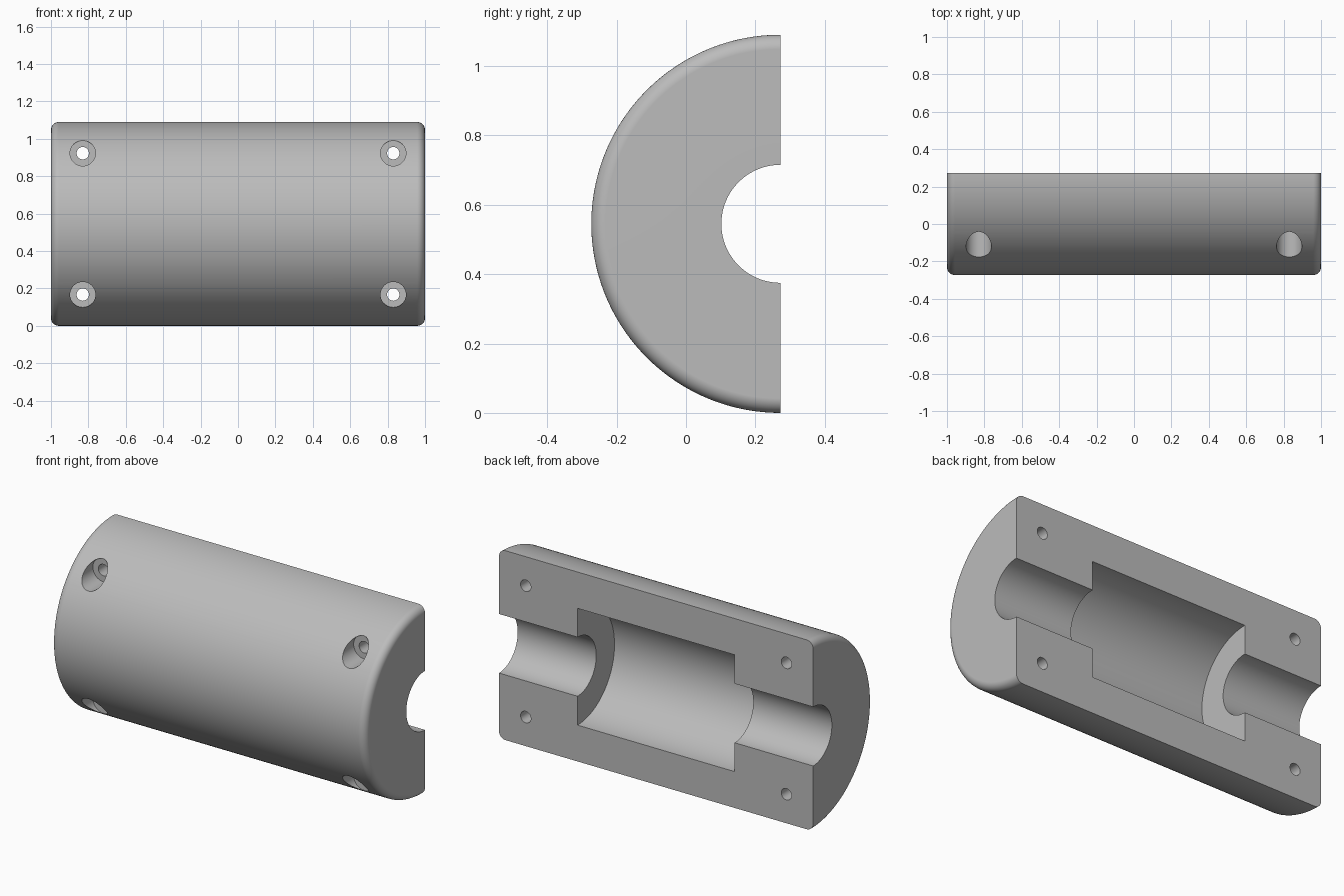
import bpy, bmesh, math
from mathutils import Matrix

cube = bpy.data.objects.get("Cube")
if cube:
    bpy.data.objects.remove(cube, do_unlink=True)

AXIS_Y, AXIS_Z = 0.272, 0.545
OUTER, BORE, CHAMBER, FILLET = 0.545, 0.17, 0.336, 0.042
STEPS = 96

grey = bpy.data.materials.new("light grey")
grey.use_nodes = True
colour = (0.5, 0.5, 0.5, 1)
grey.diffuse_color = colour
grey.node_tree.nodes["Principled BSDF"].inputs["Base Color"].default_value = colour


def add_object(name, bm):
    bmesh.ops.recalc_face_normals(bm, faces=bm.faces[:])
    mesh = bpy.data.meshes.new(name)
    bm.to_mesh(mesh)
    bm.free()
    mesh.materials.append(grey)
    obj = bpy.data.objects.new(name, mesh)
    bpy.context.collection.objects.link(obj)
    return obj


# Half profile (x, radius): bore, chamber and rounded outer rim, then mirrored
half = [(0.5, CHAMBER), (0.5, BORE), (1, BORE)]
for i in range(9):
    a = math.pi / 2 * i / 8
    half.append((1 - FILLET + FILLET * math.cos(a),
                 OUTER - FILLET + FILLET * math.sin(a)))
profile = half + [(-x, r) for x, r in reversed(half)]

# Sweep the profile half a turn around the long axis
bm = bmesh.new()
rings = []
for s in range(STEPS + 1):
    a = math.pi * s / STEPS
    rings.append([bm.verts.new((x, AXIS_Y - r * math.sin(a), AXIS_Z + r * math.cos(a)))
                  for x, r in profile])
count = len(profile)
for r0, r1 in zip(rings, rings[1:]):
    for i in range(count):
        j = (i + 1) % count
        bm.faces.new((r0[i], r0[j], r1[j], r1[i]))
bm.faces.new(rings[0])
bm.faces.new(rings[-1])
body = add_object("clamp_half", bm)


# Screw hole cutters running front to back
def drill(name, radius, y0, y1):
    bm = bmesh.new()
    for sx in (-1, 1):
        for sz in (-1, 1):
            place = Matrix.Translation((sx * 0.83, (y0 + y1) / 2, AXIS_Z + sz * 0.378))
            bmesh.ops.create_cone(bm, cap_ends=True, segments=40, radius1=radius,
                                  radius2=radius, depth=y1 - y0,
                                  matrix=place @ Matrix.Rotation(math.pi / 2, 4, "X"))
    cutter = add_object(name, bm)
    cutter.hide_render = True
    cut = body.modifiers.new(name, "BOOLEAN")
    cut.operation = "DIFFERENCE"
    cut.solver = "EXACT"
    cut.object = cutter
    return cutter


cutters = [drill("screw_head_cutter", 0.068, -0.5, -0.037),
           drill("screw_shaft_cutter", 0.033, -0.45, 0.5)]

# Bake the holes and drop the cutters
bpy.context.view_layer.update()
graph = bpy.context.evaluated_depsgraph_get()
baked = bpy.data.meshes.new_from_object(body.evaluated_get(graph))
body.modifiers.clear()
body.data = baked
for cutter in cutters:
    bpy.data.objects.remove(cutter, do_unlink=True)

# Smooth curved surfaces, keep crisp edges and flat end faces
bpy.ops.object.select_all(action="DESELECT")
body.select_set(True)
bpy.context.view_layer.objects.active = body
bpy.ops.object.shade_smooth_by_angle(angle=math.radians(30))
weighted = body.modifiers.new("weighted_normals", "WEIGHTED_NORMAL")
weighted.keep_sharp = True
